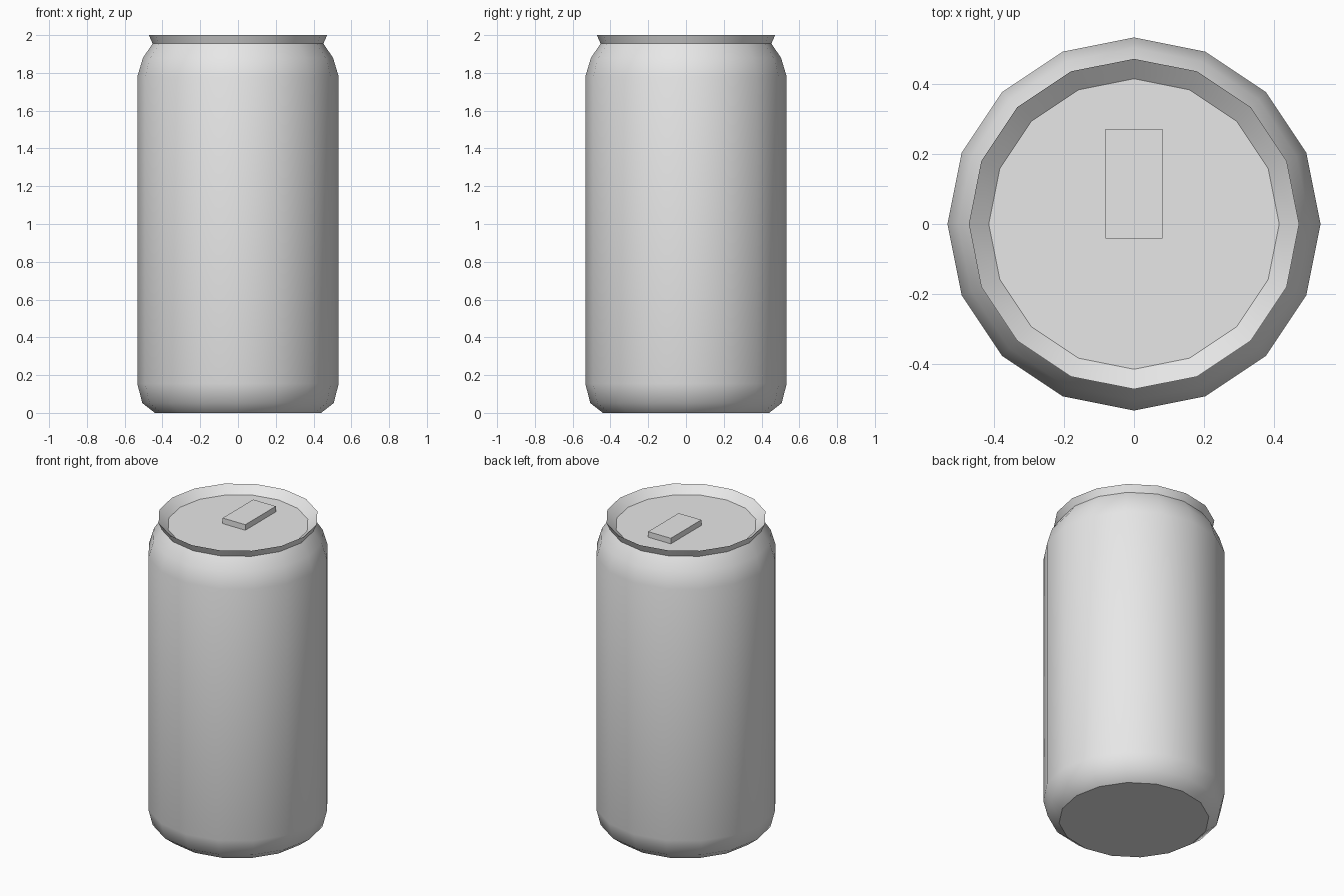
import bpy
import bmesh
from math import cos, sin, tau

cube = bpy.data.objects.get("Cube")
if cube:
    bpy.data.objects.remove(cube, do_unlink=True)

SIDES = 16
LID_Z = 1.953

metal = bpy.data.materials.new("light grey metal")
metal.use_nodes = True
metal.diffuse_color = (0.8, 0.8, 0.8, 1)
metal.node_tree.nodes["Principled BSDF"].inputs["Base Color"].default_value = (0.8, 0.8, 0.8, 1)


def add_object(name, bm):
    bmesh.ops.recalc_face_normals(bm, faces=bm.faces)
    mesh = bpy.data.meshes.new(name)
    bm.to_mesh(mesh)
    bm.free()
    mesh.materials.append(metal)
    obj = bpy.data.objects.new(name, mesh)
    bpy.context.collection.objects.link(obj)
    return obj


def lathe(name, profile, sharp_rings):
    """Turn a closed (radius, z) profile round z, with flat end discs."""
    bm = bmesh.new()
    rings = [[bm.verts.new((r * cos(tau * i / SIDES), r * sin(tau * i / SIDES), z))
              for i in range(SIDES)] for r, z in profile]
    for low, high in zip(rings, rings[1:]):
        for i in range(SIDES):
            j = (i + 1) % SIDES
            bm.faces.new((low[i], low[j], high[j], high[i])).smooth = True
    bm.faces.new(rings[0])
    bm.faces.new(rings[-1])
    # crisp edges at the base, neck, rim crest and lid
    for k in sharp_rings:
        ring = rings[k]
        for i in range(SIDES):
            bm.edges.get((ring[i], ring[(i + 1) % SIDES])).smooth = False
    return add_object(name, bm)


# can body: base, lower bevel, wall, shoulder, neck, flared rim, sunken lid
body_profile = [(0.44, 0), (0.507, 0.052), (0.533, 0.155), (0.533, 1.78),
                (0.503, 1.88), (0.452, 1.955), (0.472, 2.0), (0.415, LID_Z)]
lathe("can_body", body_profile, (0, 5, 6, 7))

# pull tab: a flat bar resting on the lid
bm = bmesh.new()
bmesh.ops.create_cube(bm, size=1)
bmesh.ops.scale(bm, vec=(0.162, 0.312, 0.036), verts=bm.verts)
bmesh.ops.translate(bm, vec=(0, 0.115, LID_Z + 0.018), verts=bm.verts)
add_object("pull_tab", bm)
